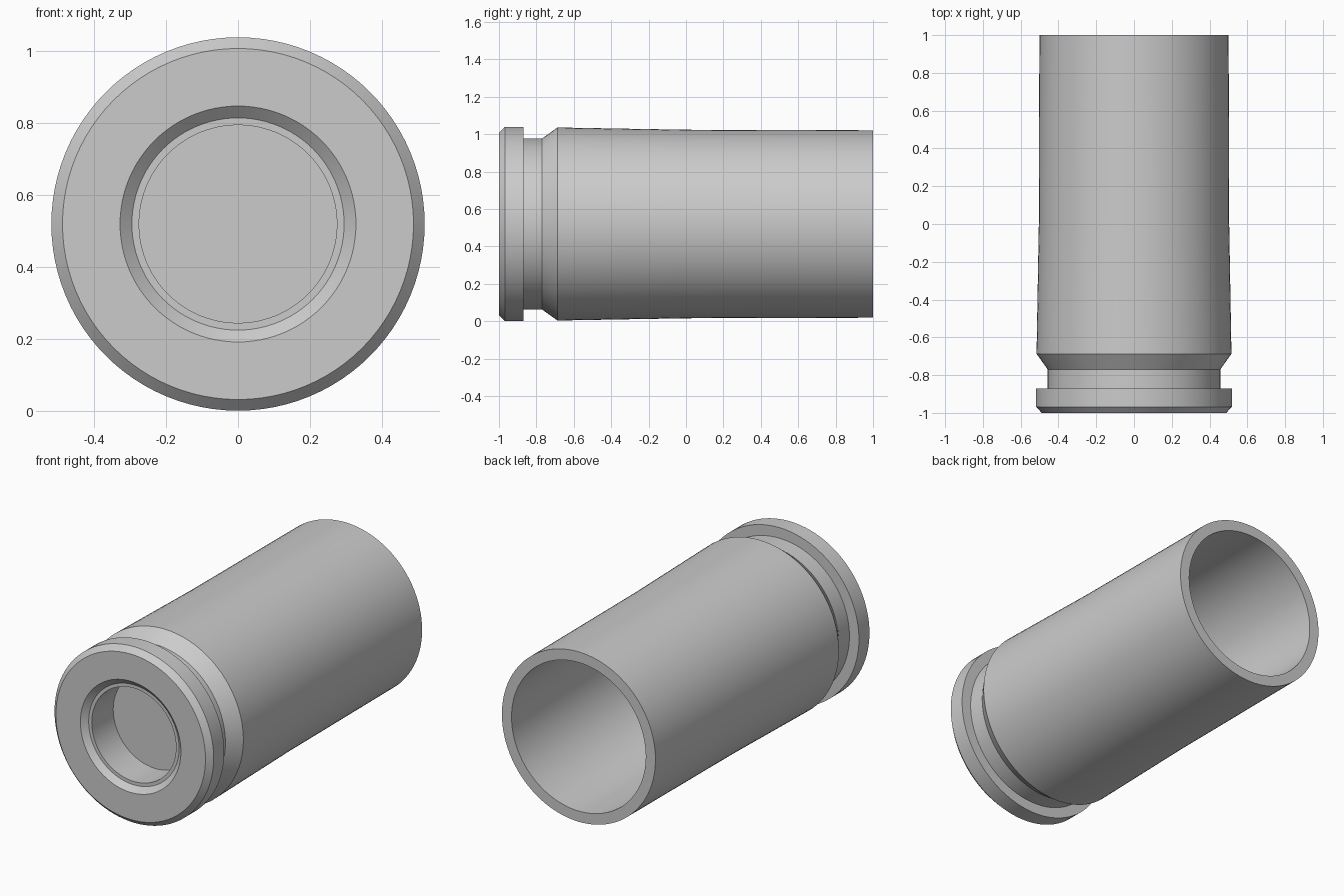
import bpy
import bmesh
import math
from mathutils import Matrix, Vector

cube = bpy.data.objects.get("Cube")
if cube:
    bpy.data.objects.remove(cube, do_unlink=True)

SEGMENTS = 96
CENTRE_Z = 0.52

# One plain metal colour
metal = bpy.data.materials.new("grey metal")
metal.use_nodes = True
grey = (0.6, 0.6, 0.6, 1)
metal.diffuse_color = grey
metal.node_tree.nodes["Principled BSDF"].inputs["Base Color"].default_value = grey

# Closed outline as (radius, y), from the pocket floor round to the cavity floor
pocket = [(0, -0.77), (0.275, -0.77), (0.275, -0.97), (0.295, -0.97), (0.328, -1)]
rim = [(0.488, -1), (0.519, -0.968), (0.519, -0.87)]
groove = [(0.457, -0.87), (0.457, -0.77)]
body = [(0.516, -0.687), (0.504, 0), (0.501, 1)]
cavity = [(0.438, 1), (0.43, -0.4), (0.39, -0.6), (0, -0.64)]


def lathe(name, outline):
    """Spin an outline round the y axis into a smooth-shaded solid."""
    bm = bmesh.new()
    verts = [bm.verts.new((r, y, 0)) for r, y in outline]
    edges = [bm.edges.new(pair) for pair in zip(verts, verts[1:])]
    bmesh.ops.spin(bm, geom=verts + edges, cent=(0, 0, 0), axis=(0, 1, 0),
                   angle=math.tau, steps=SEGMENTS, use_merge=True)
    bmesh.ops.remove_doubles(bm, verts=bm.verts[:], dist=0.0001)
    bmesh.ops.recalc_face_normals(bm, faces=bm.faces[:])
    bmesh.ops.transform(bm, matrix=Matrix.Translation(Vector((0, 0, CENTRE_Z))),
                        verts=bm.verts[:])
    mesh = bpy.data.meshes.new(name)
    bm.to_mesh(mesh)
    bm.free()
    mesh.materials.append(metal)
    obj = bpy.data.objects.new(name, mesh)
    bpy.context.collection.objects.link(obj)
    bpy.ops.object.select_all(action="DESELECT")
    obj.select_set(True)
    bpy.context.view_layer.objects.active = obj
    bpy.ops.object.shade_smooth_by_angle(angle=math.radians(25))
    return obj


# Hollow casing with extraction groove and primer pocket
lathe("casing", pocket + rim + groove + body + cavity)
